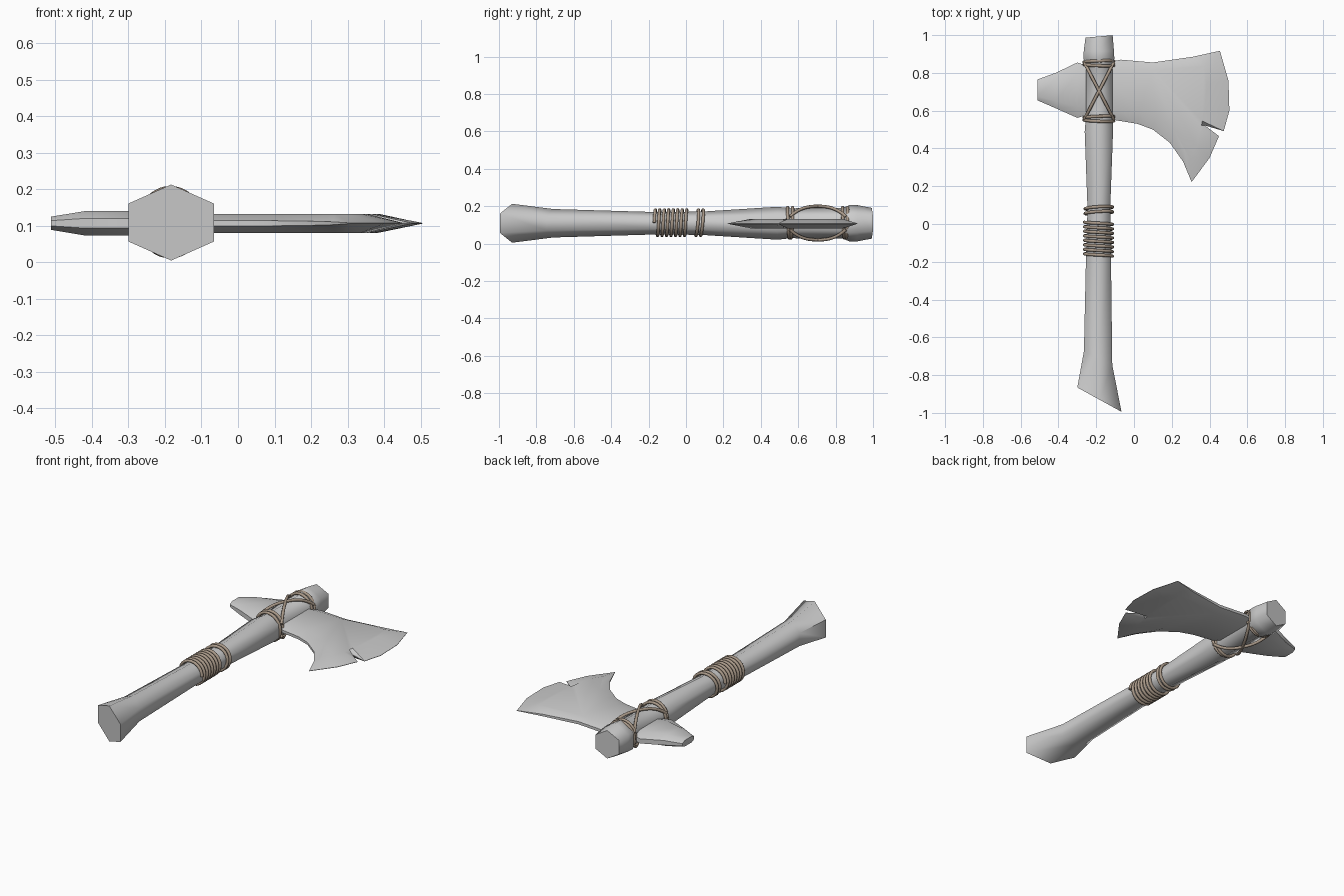
import bpy, bmesh, math
from math import sin, cos, pi, radians

if "Cube" in bpy.data.objects:
    bpy.data.objects.remove(bpy.data.objects["Cube"])

CX, CZ = -0.188, 0.107


def finish(name, bm, angle):
    bmesh.ops.recalc_face_normals(bm, faces=bm.faces)
    me = bpy.data.meshes.new(name)
    bm.to_mesh(me)
    bm.free()
    ob = bpy.data.objects.new(name, me)
    bpy.context.collection.objects.link(ob)
    bpy.ops.object.select_all(action='DESELECT')
    ob.select_set(True)
    bpy.context.view_layer.objects.active = ob
    bpy.ops.object.shade_smooth_by_angle(angle=radians(angle))
    return ob


def loft(name, rings, angle):
    bm = bmesh.new()
    vs = [[bm.verts.new(p) for p in r] for r in rings]
    n = len(vs[0])
    for a, b in zip(vs, vs[1:]):
        for i in range(n):
            j = (i + 1) % n
            bm.faces.new((a[i], a[j], b[j], b[i]))
    bm.faces.new(vs[0])
    bm.faces.new(vs[-1])
    return finish(name, bm, angle)


# Handle: hexagonal stations (y, centre x, half width, half height, end slant)
HEX = [(0, 1), (1, .5), (1, -.5), (0, -1), (-1, -.5), (-1, .5)]
stations = [
    (-.93, -.183, .117, .104, -.55), (-.71, -.190, .075, .076, -.5),
    (-.17, -.188, .066, .060, 0), (.08, -.186, .060, .062, 0),
    (.49, -.186, .075, .088, 0), (.56, -.184, .071, .080, 0),
    (.84, -.184, .071, .082, 0), (.875, -.186, .082, .098, 0),
    (.915, -.186, .080, .097, 0), (.993, -.185, .072, .082, .09)]
loft("handle", [[(cx + u * hx, y + s * u * hx, CZ + .002 + v * hz) for u, v in HEX]
                for y, cx, hx, hz, s in stations], 65)

# Poll: rounded blunt back of the axe head (x, low y, high y, half thickness)
OCT = [(-1, .4), (-.6, 1), (.6, 1), (1, .4), (1, -.4), (.6, -1), (-.6, -1), (-1, -.4)]
poll = [(-.512, .655, .765, .018), (-.415, .613, .80, .034),
        (-.30, .562, .855, .034), (-.24, .58, .835, .030), (-.18, .58, .835, .028)]
loft("poll", [[(x, (a + b) / 2 + u * (b - a) / 2, CZ + v * t) for u, v in OCT]
              for x, a, b, t in poll], 50)

# Blade: outer edge (x, y), matching inner bevel line (x, y), edge half thickness
rim = [
    (-.17, .56, -.17, .60, .008), (-.07, .545, -.07, .595, .008),
    (.02, .53, .03, .59, .008), (.10, .50, .12, .565, .007),
    (.19, .43, .21, .50, .006), (.26, .33, .265, .40, .004),
    (.305, .222, .295, .35, .001), (.40, .35, .335, .41, .001),
    (.45, .465, .352, .48, .001), (.375, .522, .357, .52, .001),
    (.475, .492, .362, .545, .001), (.505, .60, .375, .61, .001),
    (.50, .76, .385, .74, .001), (.455, .917, .37, .835, .001),
    (.31, .885, .29, .84, .006), (.10, .855, .10, .815, .008),
    (-.07, .87, -.07, .82, .008), (-.17, .85, -.17, .81, .008)]
bm = bmesh.new()
T = .026
loops = [[bm.verts.new((r[2], r[3], CZ + T)) for r in rim],
         [bm.verts.new((r[0], r[1], CZ + r[4])) for r in rim],
         [bm.verts.new((r[0], r[1], CZ - r[4])) for r in rim],
         [bm.verts.new((r[2], r[3], CZ - T)) for r in rim]]
n = len(rim)
for a, b in zip(loops, loops[1:]):
    for i in range(n):
        j = (i + 1) % n
        bm.faces.new((a[i], a[j], b[j], b[i]))
bm.faces.new(loops[0])
bm.faces.new(loops[-1])
finish("blade", bm, 40)

# Cord lashings
cord = bpy.data.materials.new("cord")
cord.diffuse_color = (.40, .32, .25, 1)
cord.use_nodes = True
cord.node_tree.nodes["Principled BSDF"].inputs["Base Color"].default_value = cord.diffuse_color


def rope(name, pts, cyclic=False, r=.0085):
    cu = bpy.data.curves.new(name, 'CURVE')
    cu.dimensions = '3D'
    cu.bevel_depth = r
    cu.bevel_resolution = 2
    cu.use_fill_caps = True
    sp = cu.splines.new('POLY')
    sp.points.add(len(pts) - 1)
    for p, q in zip(sp.points, pts):
        p.co = (*q, 1)
    sp.use_cyclic_u = cyclic
    sp.use_smooth = True
    cu.materials.append(cord)
    ob = bpy.data.objects.new(name, cu)
    bpy.context.collection.objects.link(ob)


def ring(name, y, ax, az, tilt):
    pts = []
    for i in range(24):
        a = 2 * pi * i / 24
        pts.append((CX + .002 + ax * cos(a), y + tilt * sin(a + .6), CZ + .005 + az * sin(a)))
    rope(name, pts, True)


# Grip coil and two loose rings
turns, seg = 7.5, 20
N = int(turns * seg)
rope("grip_coil", [(CX + .074 * cos(2 * pi * i / seg), -.17 + .18 * i / N,
                    CZ + .005 + .069 * sin(2 * pi * i / seg)) for i in range(N + 1)])
for k, y in enumerate((.06, .085)):
    ring(f"grip_ring_{k}", y, .073, .069, .008)

# Paired rings either side of the axe head
for k, y in enumerate((.548, .566, .842, .860)):
    ring(f"head_ring_{k}", y, .079, .082, .005 if k % 2 else -.005)

# Crossed cords over both faces of the head
for side in (1, -1):
    for d in (1, -1):
        pts = []
        for i in range(17):
            t = -1 + i / 8
            pts.append((CX + .003 + d * .078 * t, .705 + .15 * t,
                        CZ + .003 + side * (.035 + .055 * (1 - abs(t) ** 2.5))))
        rope(f"cross_cord_{'top' if side > 0 else 'bottom'}_{'a' if d > 0 else 'b'}", pts)
